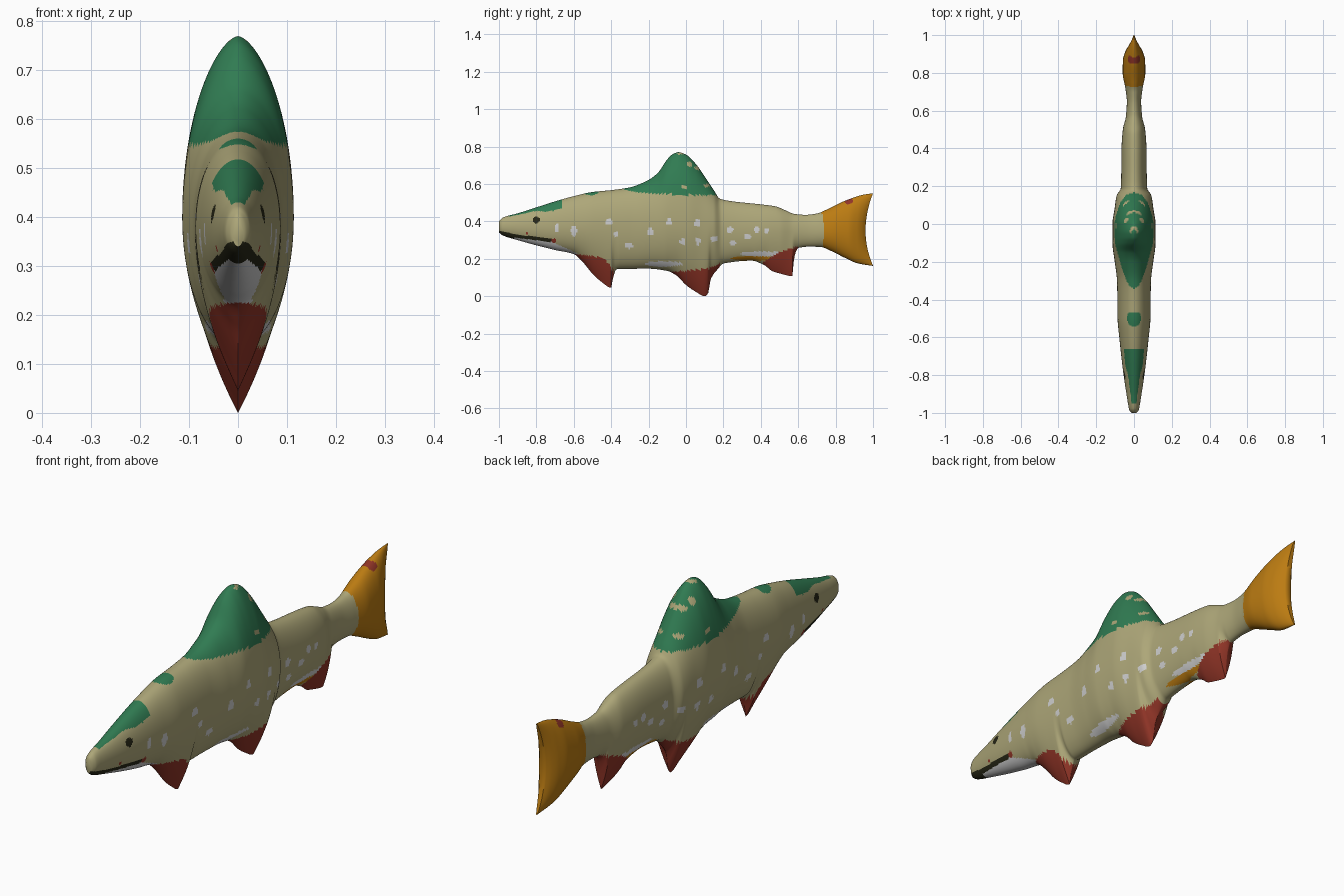
import bpy, bmesh, math

if "Cube" in bpy.data.objects:
    bpy.data.objects.remove(bpy.data.objects["Cube"])

# ---------- palette ----------
PALETTE = {
    "pale olive skin": (0.42, 0.385, 0.19), "green back": (0.03, 0.20, 0.085),
    "red fin": (0.28, 0.035, 0.02), "amber tail": (0.50, 0.20, 0.006),
    "white marking": (0.62, 0.62, 0.62), "dark mouth": (0.02, 0.02, 0.008),
}
SKIN, GREEN, RED, AMBER, WHITE, DARK = range(6)

# ---------- outline curves along the length (y, value) ----------
TOP = [(-1, .40), (-.98, .42), (-.9, .443), (-.8, .475), (-.7, .507), (-.6, .535),
       (-.5, .557), (-.4, .567), (-.3, .582), (-.2, .622), (-.15, .66), (-.1, .732),
       (-.07, .76), (-.04, .77), (0, .757), (.05, .71), (.1, .64), (.15, .565),
       (.18, .522), (.25, .507), (.4, .491), (.48, .48), (.53, .46), (.58, .44),
       (.64, .435), (.7, .442), (.75, .462), (.85, .51), (.95, .543), (1, .55)]
BOTTOM = [(-1, .34), (-.98, .325), (-.9, .30), (-.8, .272), (-.7, .247), (-.6, .225),
          (-.55, .18), (-.5, .12), (-.45, .075), (-.4, .045), (-.39, .10), (-.37, .145),
          (-.2, .147), (-.1, .135), (-.05, .11), (0, .06), (.05, .025), (.1, 0),
          (.118, .015), (.132, .09), (.17, .145), (.2, .175), (.35, .19), (.42, .165),
          (.46, .135), (.5, .122), (.57, .107), (.577, .2), (.6, .258), (.66, .265),
          (.72, .263), (.78, .24), (.85, .205), (.92, .175), (1, .162)]
WIDTH = [(-1, .012), (-.985, .025), (-.95, .032), (-.9, .04), (-.8, .055), (-.6, .078),
         (-.5, .087), (-.4, .088), (-.3, .09), (-.2, .102), (-.1, .114), (0, .114),
         (.08, .103), (.15, .092), (.19, .07), (.3, .067), (.4, .066), (.5, .059),
         (.57, .043), (.65, .038), (.72, .046), (.8, .06), (.87, .059), (.93, .046),
         (.97, .03), (1, .012)]
CENTRE = [(-1, .37), (-.8, .37), (-.5, .38), (0, .4), (.3, .35), (.6, .345), (1, .35)]
# Section sharpness: 0.5 is an ellipse, 1 is a tapering fin
TOP_Q = [(-1, .5), (-.25, .5), (-.05, .62), (.1, .58), (.2, .5), (1, .5)]
LOW_Q = [(-1, .5), (-.62, .5), (-.5, .9), (-.4, 1.05), (-.36, .5), (-.12, .5), (.02, .9),
         (.12, 1), (.19, .5), (.36, .5), (.45, .9), (.57, 1), (.61, .5), (1, .5)]


def smooth_curve(points):
    """Monotone cubic through the points, so fins do not overshoot."""
    n = len(points)
    xs, vs = zip(*points)
    d = [(vs[i + 1] - vs[i]) / (xs[i + 1] - xs[i]) for i in range(n - 1)]
    m = [d[0]] + [2 * a * b / (a + b) if a * b > 0 else 0 for a, b in zip(d, d[1:])] + [d[-1]]

    def value(x):
        i = 0
        while i < n - 2 and x > xs[i + 1]:
            i += 1
        h = xs[i + 1] - xs[i]
        t = min(max((x - xs[i]) / h, 0), 1)
        return ((1 + 2 * t) * (1 - t) ** 2 * vs[i] + t * (1 - t) ** 2 * h * m[i]
                + t * t * (3 - 2 * t) * vs[i + 1] + t * t * (t - 1) * h * m[i + 1])
    return value


top, bottom, width, centre, top_q, low_q = map(
    smooth_curve, (TOP, BOTTOM, WIDTH, CENTRE, TOP_Q, LOW_Q))

# ---------- colour boundaries and markings ----------
green_edge = smooth_curve([(-.36, .58), (-.3, .563), (-.2, .55), (0, .543), (.18, .538)])
head_edge = smooth_curve([(-.95, .425), (-.85, .445), (-.8, .455), (-.75, .452), (-.66, .468)])
front_fin_edge = smooth_curve([(-.6, .225), (-.5, .215), (-.43, .19), (-.385, .13)])
mid_fin_edge = smooth_curve([(-.08, .13), (.05, .14), (.12, .15), (.18, .175)])
rear_fin_edge = smooth_curve([(.4, .175), (.44, .20), (.5, .235), (.6, .265)])
jaw_edge = smooth_curve([(-.93, .315), (-.75, .298), (-.66, .265), (-.58, .228)])
mouth_edge = smooth_curve([(-1, .35), (-.9, .33), (-.7, .305)])
# y, z, half length, half height
WHITE_SPOTS = [(-.41, .395, .02, .02), (-.375, .335, .015, .014), (-.305, .272, .022, .018),
               (-.19, .345, .018, .018), (-.09, .395, .018, .018), (.06, .39, .018, .02),
               (-.02, .29, .015, .015), (.065, .295, .016, .016), (.15, .305, .02, .018),
               (.25, .283, .016, .014), (.235, .355, .019, .016), (.33, .318, .02, .014),
               (.38, .355, .016, .016), (.43, .35, .013, .015), (-.69, .365, .012, .022),
               (-.6, .35, .016, .03), (-.12, .172, .1, .015), (.4, .226, .11, .014)]
SKIN_SPOTS = [(.02, .705, .014, .014), (.06, .685, .014, .012), (.11, .59, .015, .012),
              (-.01, .58, .016, .012), (-.03, .762, .018, .005)]


def inside(y, z, spots):
    return any(((y - a) / r) ** 2 + ((z - b) / s) ** 2 < 1 for a, b, r, s in spots)


def colour_at(y, z):
    # Tail fan
    if y > .725 + .012 * math.cos((z - .35) * 15):
        return RED if inside(y, z, [(.87, .508, .022, .016)]) else AMBER
    # Lower fins
    if (-.6 < y < -.383 and z < front_fin_edge(y)) or (-.08 < y < .18 and z < mid_fin_edge(y)) \
            or (.41 < y < .6 and z < rear_fin_edge(y)):
        return RED
    # Eye, mouth line and jaw
    if inside(y, z, [(-.80, .408, .018, .018)]):
        return DARK
    if inside(y, z, [(-.705, .298, .013, .012), (-.85, .335, .008, .006)]):
        return RED
    if y < -.71 and z < mouth_edge(y) and (y < -.92 or z > mouth_edge(y) - .018):
        return DARK
    if y < -.58 and z < jaw_edge(y):
        return WHITE
    # Back and head patches
    if -.36 < y < .18 and z > green_edge(y):
        return SKIN if inside(y, z, SKIN_SPOTS) else GREEN
    if -.95 < y < -.66 and z > head_edge(y) or inside(y, z, [(-.51, .56, .042, .02)]):
        return GREEN
    # Side spots and belly streaks
    if inside(y, z, WHITE_SPOTS):
        return WHITE
    if inside(y, z, [(.36, .202, .12, .012)]):
        return AMBER
    return SKIN


# ---------- fish body: one loft with the fins drawn out of it ----------
STATIONS, SIDES = 320, 112
bm = bmesh.new()
rings = []
for i in range(STATIONS + 1):
    y = -1 + 2 * i / STATIONS
    zt, zb, w, zc = top(y), bottom(y), width(y), centre(y)
    notch = .04 * max(0, (y - .8) / .2) ** 2       # hollow trailing edge of the tail
    ring = []
    for k in range(SIDES):
        a = 2 * math.pi * k / SIDES
        s, c = math.sin(a), math.cos(a)
        q = top_q(y) if s > 0 else low_q(y)
        x = math.copysign(w * abs(c) ** (2 * q), c)
        z = zc + s * ((zt - zc) if s > 0 else (zc - zb))
        ring.append(bm.verts.new((x, y - notch * (1 - s * s), z)))
    rings.append(ring)
for r0, r1 in zip(rings, rings[1:]):
    for k in range(SIDES):
        j = (k + 1) % SIDES
        bm.faces.new((r0[k], r0[j], r1[j], r1[k]))
bm.faces.new(rings[0])
# Tail end closed in strips so that it follows the hollow edge
last, half = rings[-1], SIDES // 2
for k in range(-SIDES // 4, SIDES // 4):
    loop = [last[k % SIDES], last[(k + 1) % SIDES],
            last[(half - k - 1) % SIDES], last[(half - k) % SIDES]]
    bm.faces.new(list(dict.fromkeys(loop)))
bmesh.ops.recalc_face_normals(bm, faces=bm.faces)
for f in bm.faces:
    p = f.calc_center_median()
    f.material_index = colour_at(p.y, p.z)

mesh = bpy.data.meshes.new("fish_body")
bm.to_mesh(mesh)
bm.free()
for name, rgb in PALETTE.items():
    mat = bpy.data.materials.new(name)
    mat.diffuse_color = (*rgb, 1)
    mat.use_nodes = True
    mat.node_tree.nodes["Principled BSDF"].inputs["Base Color"].default_value = mat.diffuse_color
    mesh.materials.append(mat)
fish = bpy.data.objects.new("fish_body", mesh)
bpy.context.collection.objects.link(fish)
bpy.context.view_layer.objects.active = fish
fish.select_set(True)
bpy.ops.object.shade_smooth_by_angle(angle=math.radians(50))
